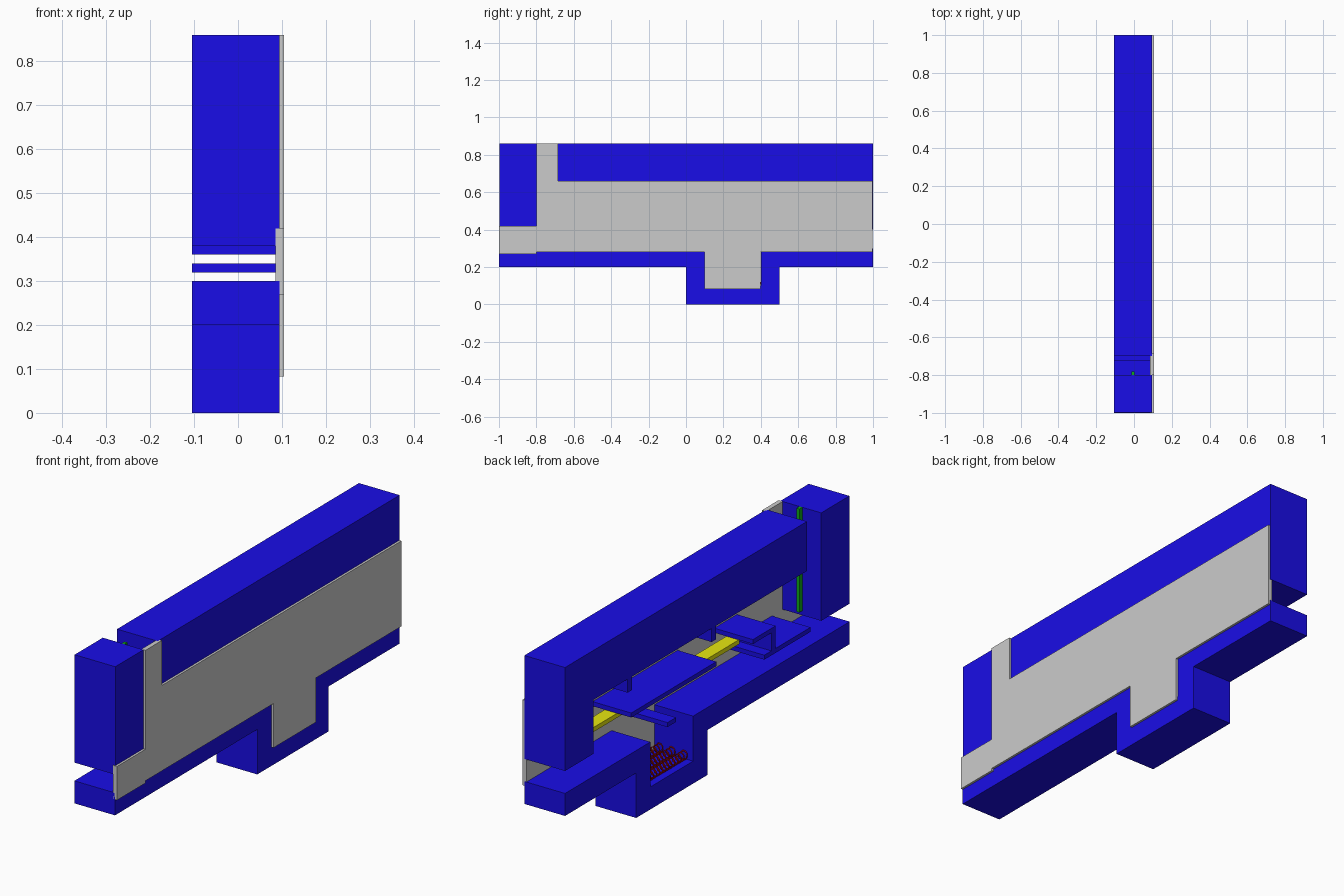
import bpy, bmesh, math

if "Cube" in bpy.data.objects:
    bpy.data.objects.remove(bpy.data.objects["Cube"])

def material(name, rgb):
    m = bpy.data.materials.new(name)
    m.diffuse_color = (*rgb, 1)
    m.use_nodes = True
    m.node_tree.nodes["Principled BSDF"].inputs["Base Color"].default_value = m.diffuse_color
    return m

BLUE = material("blue", (0.01, 0.004, 0.8))
YELLOW = material("yellow", (0.8, 0.8, 0.005))
GREEN = material("green", (0.005, 0.4, 0.01))
RED = material("red", (0.5, 0.005, 0.005))
X0, X1 = -0.105, 0.095

def slab(name, outline, mat=None, x0=X0, x1=X1):
    """Extrude a side outline of (y, z) points across the width."""
    bm = bmesh.new()
    face = bm.faces.new([bm.verts.new((x0, y, z)) for y, z in outline])
    ext = bmesh.ops.extrude_face_region(bm, geom=[face])
    bmesh.ops.translate(bm, vec=(x1 - x0, 0, 0),
                        verts=[v for v in ext["geom"] if isinstance(v, bmesh.types.BMVert)])
    bmesh.ops.recalc_face_normals(bm, faces=bm.faces)
    me = bpy.data.meshes.new(name)
    bm.to_mesh(me)
    bm.free()
    ob = bpy.data.objects.new(name, me)
    bpy.context.collection.objects.link(ob)
    if mat:
        me.materials.append(mat)
    return ob

def bar(name, y0, y1, z0, z1, mat=None, x0=X0, x1=X1):
    return slab(name, [(y0, z0), (y1, z0), (y1, z1), (y0, z1)], mat, x0, x1)

# Frame: lower rail with spring well, upper beam with back block and stops, front block
slab("lower_rail", [(-1, .2), (0, .2), (0, 0), (.5, 0), (.5, .2), (1, .2), (1, .3),
                    (.4, .3), (.4, .1), (.1, .1), (.1, .3), (-1, .3)], BLUE)
slab("upper_beam", [(-.7, .86), (-.7, .64), (-.06, .64), (-.06, .58), (-.03, .58), (-.03, .64),
                    (.53, .64), (.53, .58), (.56, .58), (.56, .64), (.8, .64),
                    (.8, .4), (1, .4), (1, .86)], BLUE)
bar("front_block", -.998, -.8, .38, .86, BLUE)

# Grey side cover closing one side of the frame
slab("side_cover", [(-1, .27), (-.8, .27), (-.8, .28), (.1, .28), (.1, .083), (.397, .083),
                    (.397, .28), (.998, .28), (.998, .66), (-.685, .66), (-.685, .86),
                    (-.8, .86), (-.8, .42), (-1, .42)], None, .085, .105)

# Sliding parts
bar("slide_plate", -.063, .535, .46, .48, BLUE)
slab("stepped_plate", [(-.725, .36), (-.40, .36), (-.40, .38), (-.45, .38), (-.45, .46),
                       (-.32, .46), (-.32, .48), (-.48, .48), (-.48, .38), (-.725, .38)], BLUE)
bar("push_rod", -.325, .8, .44, .46, YELLOW, -.035, .025)
bar("cross_bar", .22, .28, .32, .34, BLUE)
bar("upright_strip", -.8, -.78, .40, .86, GREEN, -.012, .002)

# Three coil springs lying in the well
TURNS, STEPS = 14, 10
for i, x in enumerate((-.065, -.005, .055)):
    cu = bpy.data.curves.new(f"spring_{i + 1}", "CURVE")
    cu.dimensions = "3D"
    cu.bevel_depth = .003
    cu.bevel_resolution = 0
    sp = cu.splines.new("POLY")
    n = TURNS * STEPS
    sp.points.add(n)
    for k, p in enumerate(sp.points):
        a = 2 * math.pi * k / STEPS
        p.co = (x + .018 * math.cos(a), .1 + .3 * k / n, .12 + .018 * math.sin(a), 1)
    cu.materials.append(RED)
    bpy.context.collection.objects.link(bpy.data.objects.new(cu.name, cu))
